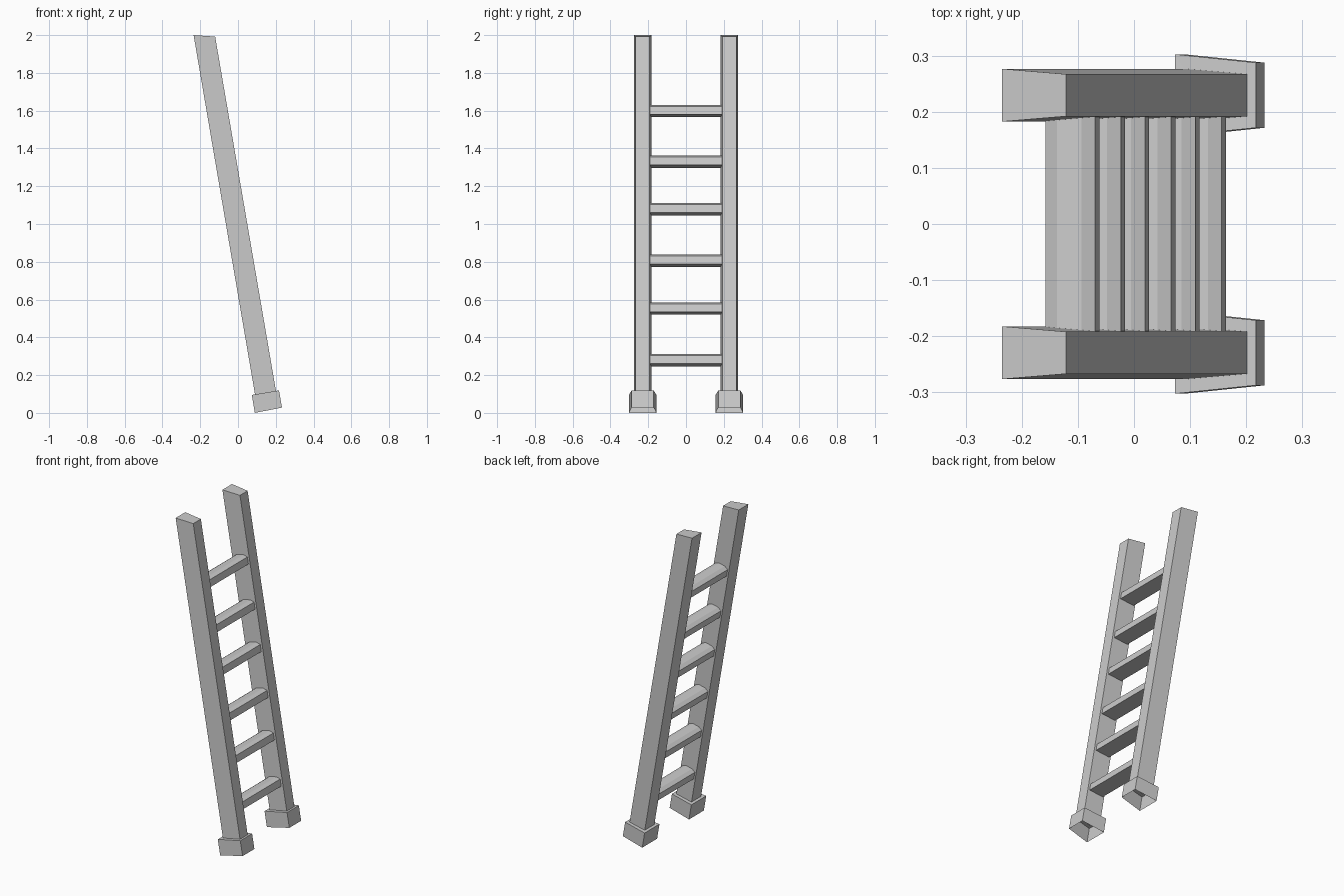
import bpy, bmesh, math

if "Cube" in bpy.data.objects:
    bpy.data.objects.remove(bpy.data.objects["Cube"])

TILT = math.radians(9.7)
C, S = math.cos(TILT), math.sin(TILT)


def finish(name, bm):
    bmesh.ops.recalc_face_normals(bm, faces=bm.faces)
    mesh = bpy.data.meshes.new(name)
    bm.to_mesh(mesh)
    bm.free()
    obj = bpy.data.objects.new(name, mesh)
    bpy.context.collection.objects.link(obj)
    return obj


def loft(name, rings, cap_last=False):
    bm = bmesh.new()
    loops = [[bm.verts.new(p) for p in ring] for ring in rings]
    n = len(loops[0])
    for a, b in zip(loops, loops[1:]):
        for i in range(n):
            j = (i + 1) % n
            bm.faces.new((a[i], a[j], b[j], b[i]))
    if cap_last:
        bm.faces.new(loops[-1])
    return finish(name, bm)


def ring(side, back, front, half_back, half_front):
    # trapezoid section, wider at the back edge than at the front edge
    y = side * 0.2295
    return [(back[0], y - half_back, back[1]), (front[0], y - half_front, front[1]),
            (front[0], y + half_front, front[1]), (back[0], y + half_back, back[1])]


# leaning rails, each with a hollow foot open at the bottom
for side, label in ((1, "back"), (-1, "front")):
    loft(label + "_rail_with_foot", [
        ring(side, (0.089, 0.0), (0.233, 0.028), 0.073, 0.058),
        ring(side, (0.073, 0.095), (0.217, 0.119), 0.073, 0.058),
        ring(side, (0.090, 0.098), (0.201, 0.116), 0.047, 0.0375),
        ring(side, (-0.235, 2.0), (-0.121, 1.992), 0.047, 0.0375),
    ], cap_last=True)

# rungs: flat underside, upright sides, bevelled top, tilted with the rails
PROFILE = [(-0.045, -0.025), (0.045, -0.025), (0.045, 0.018),
           (0.022, 0.030), (-0.022, 0.030), (-0.045, 0.018)]
for k, z in enumerate((0.278, 0.552, 0.805, 1.078, 1.33, 1.598)):
    x = 0.144 - 0.1708 * (z - 0.108)
    loft(f"rung_{k + 1}", [
        [(x + u * C - v * S, y, z + u * S + v * C) for u, v in PROFILE]
        for y in (-0.191, 0.191)])
